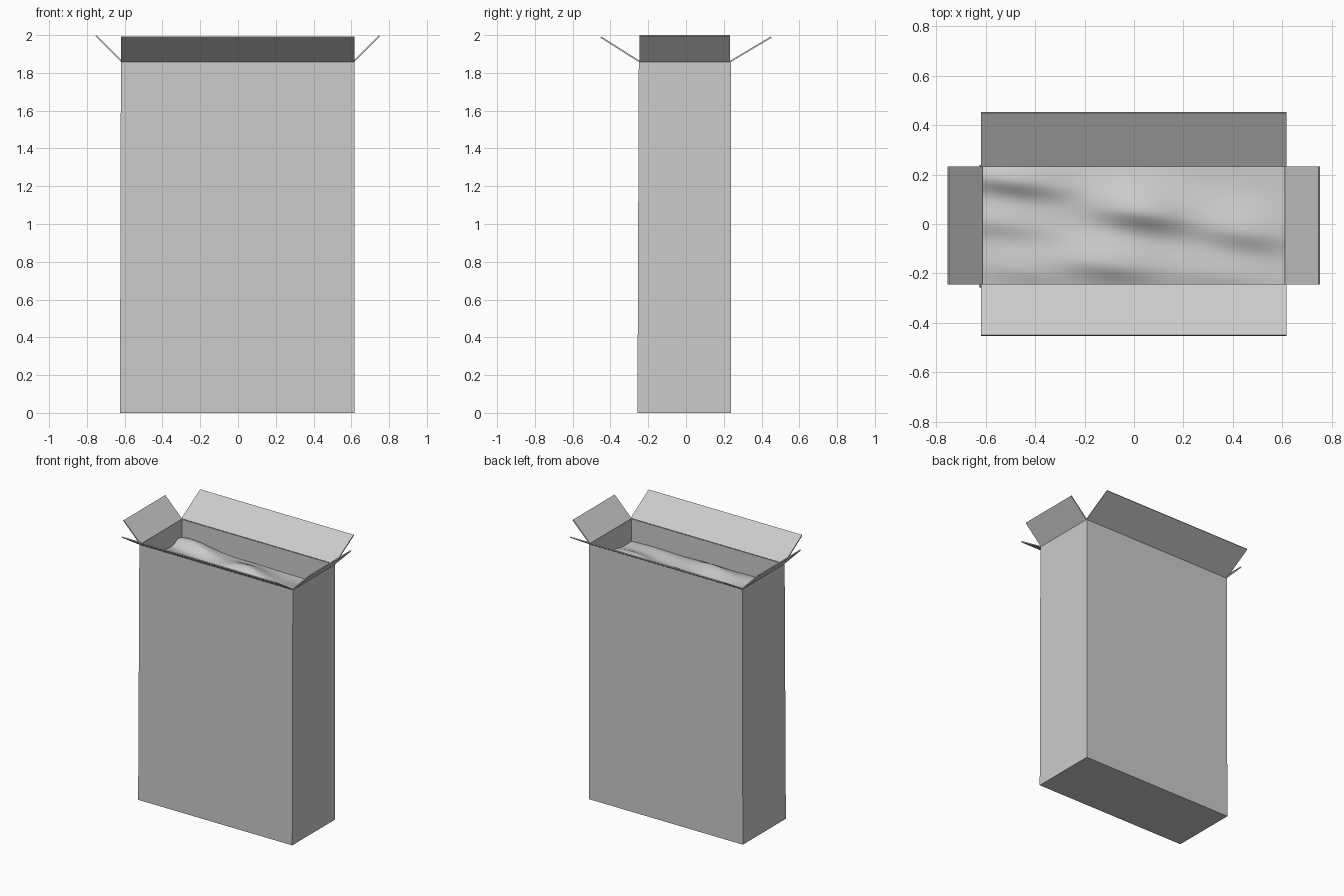
import bpy, bmesh, math

if "Cube" in bpy.data.objects:
    bpy.data.objects.remove(bpy.data.objects["Cube"])

CARD = 0.008              # card thickness
X0, X1 = -0.62, 0.617     # body width
Y0, Y1 = -0.25, 0.238     # body depth
H = 1.86                  # rim height


def make(name, verts, faces, offset=None):
    mesh = bpy.data.meshes.new(name)
    mesh.from_pydata(verts, [], faces)
    bm = bmesh.new()
    bm.from_mesh(mesh)
    bmesh.ops.recalc_face_normals(bm, faces=bm.faces)
    bm.to_mesh(mesh)
    bm.free()
    ob = bpy.data.objects.new(name, mesh)
    bpy.context.collection.objects.link(ob)
    if offset is not None:
        mod = ob.modifiers.new("card", 'SOLIDIFY')
        mod.thickness = CARD
        mod.offset = offset
        mod.use_even_offset = True
    return ob


# Open carton body, very slightly wider at the foot
body = [(X0 - .005, Y0 - .007, 0), (X1, Y0 - .007, 0), (X1, Y1, 0), (X0 - .005, Y1, 0),
        (X0, Y0, H), (X1, Y0, H), (X1, Y1, H), (X0, Y1, H)]
make("carton_body", body,
     [(3, 2, 1, 0), (0, 1, 5, 4), (1, 2, 6, 5), (2, 3, 7, 6), (3, 0, 4, 7)], offset=-1)

# Opened flaps: hinge line plus outward lean
e = CARD / 2
flaps = {
    "front_flap": ((X0, Y0 + e), (X1, Y0 + e), (0, -.206), .13),
    "back_flap": ((X0, Y1 - e), (X1, Y1 - e), (0, .218), .13),
    "left_flap": ((X0 + e, Y0 + .005), (X0 + e, Y1 - .005), (-.136, 0), .137),
    "right_flap": ((X1 - e, Y0 + .005), (X1 - e, Y1 - .005), (.136, 0), .137),
}
for name, (a, b, (dx, dy), dz) in flaps.items():
    make(name, [(*a, H), (*b, H), (b[0] + dx, b[1] + dy, H + dz),
                (a[0] + dx, a[1] + dy, H + dz)], [(0, 1, 2, 3)], offset=0)

# Crumpled inner bag: folds running along x (x, y, length, width, height)
folds = [(-.50, .18, .22, .06, .06), (-.55, .01, .22, .06, .03),
         (.03, .05, .20, .07, .07), (-.10, -.16, .20, .07, .05),
         (.45, -.03, .18, .07, .045), (.35, -.20, .25, .06, .02),
         (-.45, -.18, .2, .07, .025)]


def height(x, y):
    z = 1.69
    for fx, fy, lx, wy, h in folds:
        d = y - fy + .12 * (x - fx)
        w = wy if d < 0 else wy * 1.6
        z += h * math.exp(-((x - fx) / lx) ** 2 - (d / w) ** 2)
    return z


nx, ny = 64, 32
verts = []
for j in range(ny + 1):
    for i in range(nx + 1):
        x = X0 + .008 + (X1 - X0 - .016) * i / nx
        y = Y0 + .007 + (Y1 - Y0 - .014) * j / ny
        verts.append((x, y, height(x, y)))
faces = [(j * (nx + 1) + i, j * (nx + 1) + i + 1, (j + 1) * (nx + 1) + i + 1, (j + 1) * (nx + 1) + i)
         for j in range(ny) for i in range(nx)]
bag = make("inner_bag", verts, faces)
if bag.data.polygons[0].normal.z < 0:
    bag.data.flip_normals()
bag.data.polygons.foreach_set("use_smooth", [True] * len(bag.data.polygons))
bag.data.update()
